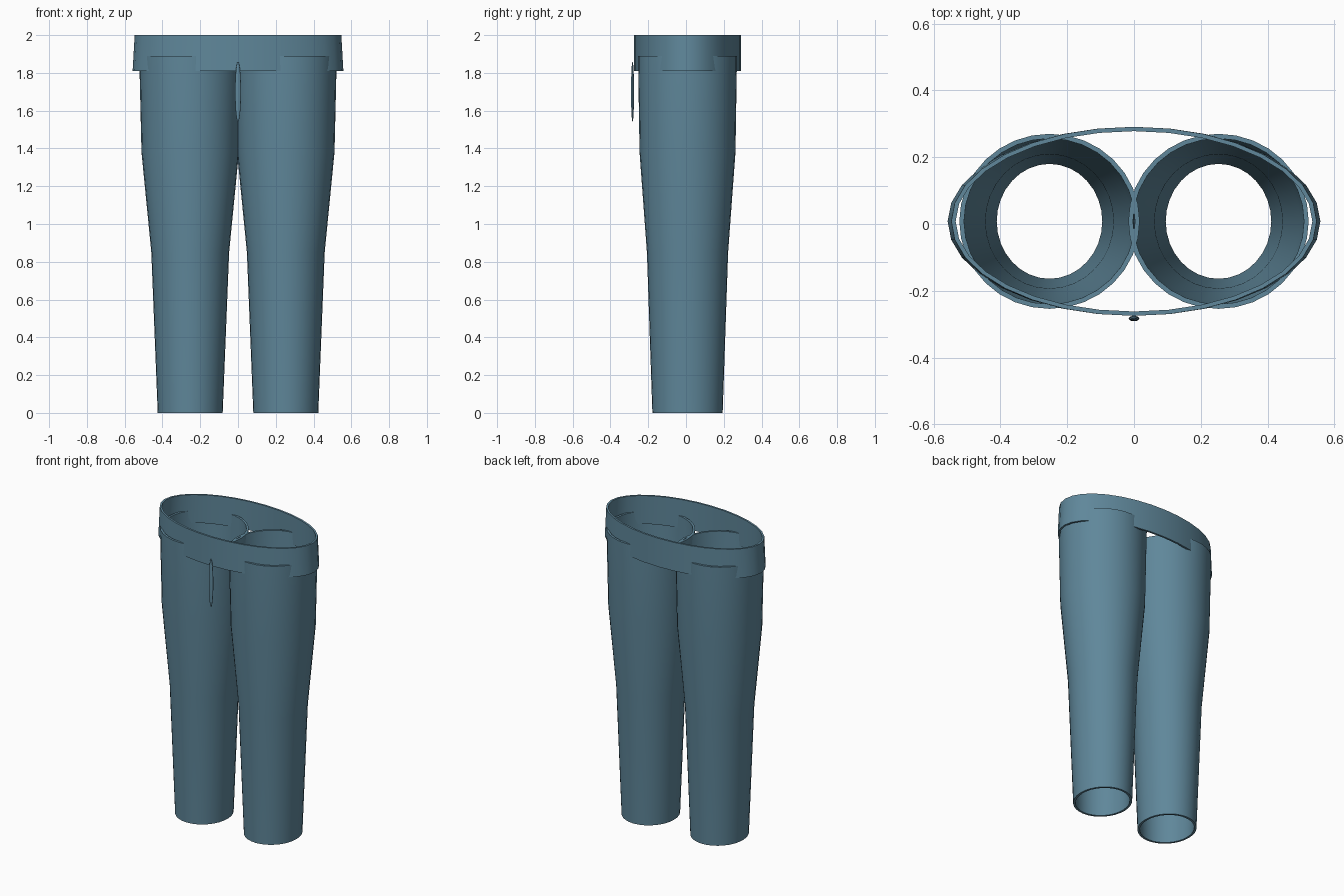
import bpy, bmesh
from math import sin, cos, pi, radians

if "Cube" in bpy.data.objects:
    bpy.data.objects.remove(bpy.data.objects["Cube"], do_unlink=True)

CENTRE_Y = 0.008
SEGMENTS = 32

denim = bpy.data.materials.new("denim blue")
denim.use_nodes = True
denim.diffuse_color = (0.115, 0.243, 0.325, 1)
bsdf = denim.node_tree.nodes["Principled BSDF"]
bsdf.inputs["Base Color"].default_value = denim.diffuse_color
bsdf.inputs["Roughness"].default_value = 0.8


def finish(obj):
    """Give the part its colour and smooth shading with sharp rims."""
    obj.data.materials.append(denim)
    bpy.ops.object.select_all(action="DESELECT")
    obj.select_set(True)
    bpy.context.view_layer.objects.active = obj
    bpy.ops.object.shade_smooth_by_angle(angle=radians(40))


def cloth_tube(name, centre_x, profile, wall):
    """Open elliptical tube with walls; profile rows are (z, x radius, y radius)."""
    bm = bmesh.new()
    section = profile + [(z, rx - wall, ry - wall) for z, rx, ry in reversed(profile)]
    rings = []
    for z, rx, ry in section:
        angles = [2 * pi * i / SEGMENTS for i in range(SEGMENTS)]
        rings.append([bm.verts.new((centre_x + rx * cos(a), CENTRE_Y + ry * sin(a), z))
                      for a in angles])
    for k, low in enumerate(rings):
        high = rings[(k + 1) % len(rings)]
        for i in range(SEGMENTS):
            j = (i + 1) % SEGMENTS
            bm.faces.new((low[i], low[j], high[j], high[i]))
    # Soften the hems
    hems = [e for e in bm.edges if e.calc_face_angle(0) > radians(60)]
    bmesh.ops.bevel(bm, geom=hems, offset=0.004, segments=2, profile=0.5,
                    affect="EDGES")
    bmesh.ops.recalc_face_normals(bm, faces=bm.faces)
    mesh = bpy.data.meshes.new(name)
    bm.to_mesh(mesh)
    bm.free()
    obj = bpy.data.objects.new(name, mesh)
    bpy.context.collection.objects.link(obj)
    finish(obj)


# Trouser legs, tapering towards the hem
leg_profile = [(0, 0.172, 0.186), (0.85, 0.206, 0.215),
               (1.38, 0.258, 0.254), (1.89, 0.27, 0.262)]
for side, sign in (("left", 1), ("right", -1)):
    cloth_tube(side + "_leg", sign * 0.253, leg_profile, 0.014)

# Waistband, slightly wider at its lower edge
cloth_tube("waistband", 0, [(1.81, 0.558, 0.283), (2.0, 0.547, 0.283)], 0.013)

# Slim fly seam hanging below the band at the front
bpy.ops.mesh.primitive_uv_sphere_add(segments=16, ring_count=12, radius=1,
                                     location=(0, -0.283, 1.7))
fly = bpy.context.object
fly.name = "fly_seam"
fly.scale = (0.016, 0.008, 0.16)
finish(fly)
